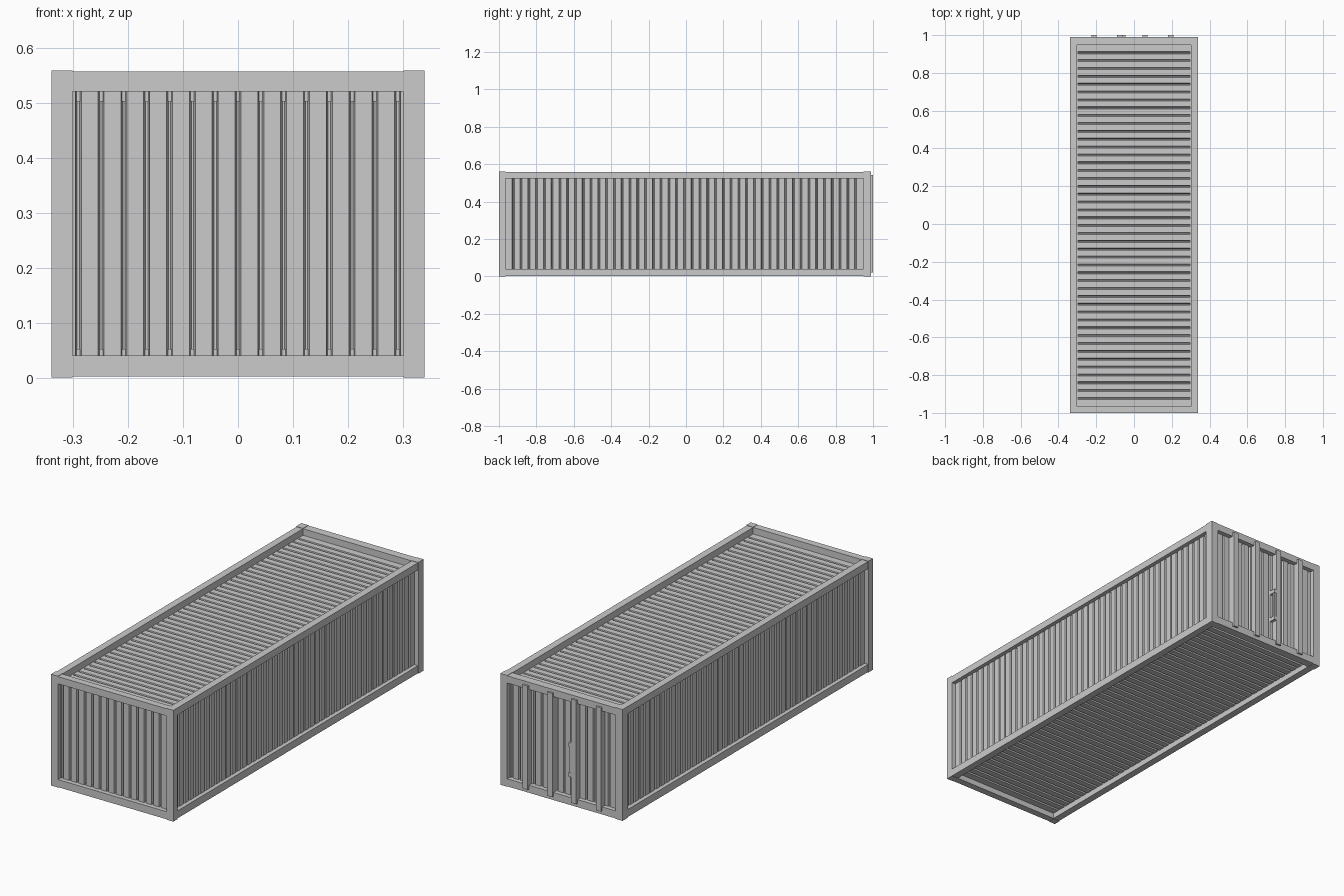
import bpy
import bmesh
from mathutils import Matrix, Vector

cube = bpy.data.objects.get("Cube")
if cube:
    bpy.data.objects.remove(cube, do_unlink=True)

# One plain grey for the whole container
grey = bpy.data.materials.new("plain_grey")
grey.use_nodes = True
COLOUR = (0.6, 0.6, 0.6, 1.0)
grey.diffuse_color = COLOUR
grey.node_tree.nodes["Principled BSDF"].inputs["Base Color"].default_value = COLOUR

X, Y, Z = Vector((1, 0, 0)), Vector((0, 1, 0)), Vector((0, 0, 1))
HALF_W, FRONT, BACK, HEIGHT = 0.34, -1.0, 0.99, 0.56
POST, RAIL = 0.038, 0.04
INNER_FRONT, INNER_BACK = -0.965, 0.948
PITCH = 0.0416


def finish(name, bm):
    bmesh.ops.recalc_face_normals(bm, faces=bm.faces)
    mesh = bpy.data.meshes.new(name)
    bm.to_mesh(mesh)
    bm.free()
    mesh.materials.append(grey)
    obj = bpy.data.objects.new(name, mesh)
    bpy.context.scene.collection.objects.link(obj)
    return obj


def box(name, x, y, z):
    """Box from (low, high) ranges."""
    bm = bmesh.new()
    bmesh.ops.create_cube(bm, size=1)
    for v in bm.verts:
        v.co = [lo + (c + 0.5) * (hi - lo) for c, (lo, hi) in zip(v.co, (x, y, z))]
    return finish(name, bm)


def panel(name, origin, u, v, length, width, grooves):
    """Grooved sheet: grooves repeat along u, run along v, face out along u x v."""
    n = u.cross(v)
    depth, top, floor, thick = 0.012, 0.0055, 0.002, 0.022
    profile = [(-length / 2, 0)]
    for i in range(grooves):
        c = (i - (grooves - 1) / 2) * PITCH
        profile += [(c - top, 0), (c - floor, -depth), (c + floor, -depth), (c + top, 0)]
    profile += [(length / 2, 0), (length / 2, -thick), (-length / 2, -thick)]
    place = Matrix((u, v, n)).transposed()
    bm = bmesh.new()
    ring = [bm.verts.new(place @ Vector((a, -width / 2, d)) + Vector(origin)) for a, d in profile]
    face = bm.faces.new(ring)
    out = bmesh.ops.extrude_face_region(bm, geom=[face])
    moved = [g for g in out["geom"] if isinstance(g, bmesh.types.BMVert)]
    bmesh.ops.translate(bm, verts=moved, vec=v * width)
    return finish(name, bm)


# Corner posts
for side, s in (("right", 1), ("left", -1)):
    xs = sorted((s * (HALF_W - POST), s * HALF_W))
    box(f"front_post_{side}", xs, (FRONT, INNER_FRONT), (0, HEIGHT))
    box(f"back_post_{side}", xs, (INNER_BACK, BACK), (0, HEIGHT))

# Rails, set a hair inside the posts
GAP = 0.002
for level, zs in (("bottom", (GAP, RAIL)), ("top", (HEIGHT - RAIL + GAP, HEIGHT - GAP))):
    for side, s in (("right", 1), ("left", -1)):
        xs = sorted((s * (HALF_W - POST), s * (HALF_W - GAP)))
        box(f"{level}_rail_{side}", xs, (INNER_FRONT, INNER_BACK), zs)
    across = (POST - HALF_W, HALF_W - POST)
    box(f"{level}_rail_front", across, (FRONT, INNER_FRONT), zs)
    box(f"{level}_rail_back", across, (INNER_BACK, BACK), zs)

# Grooved panels on all six sides
MID_Y = (INNER_FRONT + INNER_BACK) / 2
MID_Z = HEIGHT / 2
LONG = INNER_BACK - INNER_FRONT + 0.01
WIDE = 2 * (HALF_W - POST) + 0.01
TALL = HEIGHT - 2 * RAIL + 0.01
RECESS = 0.022
panel("front_panel", (0, FRONT + RECESS, MID_Z), X, Z, WIDE, TALL, 15)
panel("back_panel", (0, BACK - RECESS, MID_Z), -X, Z, WIDE, TALL, 15)
panel("right_panel", (HALF_W - RECESS, MID_Y, MID_Z), Y, Z, LONG, TALL, 45)
panel("left_panel", (RECESS - HALF_W, MID_Y, MID_Z), -Y, Z, LONG, TALL, 45)
panel("roof_panel", (0, MID_Y, HEIGHT - 0.035), Y, -X, LONG, WIDE, 45)
panel("floor_panel", (0, MID_Y, 0.03), Y, X, LONG, WIDE, 45)

# Door locking bars on the back
for i, x in enumerate((-0.212, -0.075, 0.058, 0.195)):
    box(f"locking_bar_{i + 1}", (x - 0.014, x + 0.014), (0.965, 1.0), (0.02, 0.542))

# Door handle: slim grip held by two brackets
box("door_handle_grip", (-0.06, -0.05), (0.985, 0.998), (0.16, 0.31))
for level, z in (("lower", 0.16), ("upper", 0.31)):
    box(f"door_handle_bracket_{level}", (-0.064, -0.046), (0.965, 1.0), (z - 0.01, z + 0.01))
